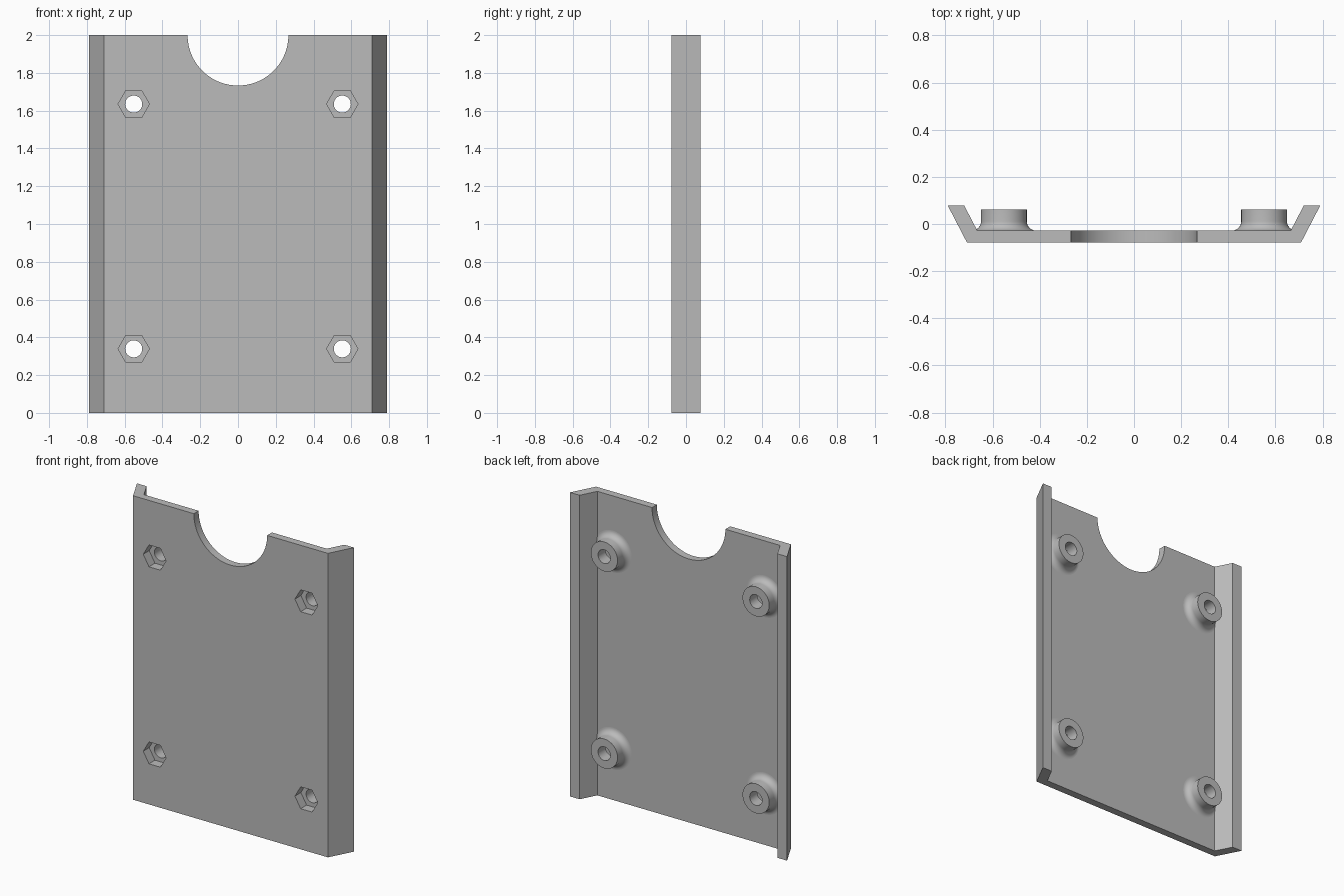
import bpy
import bmesh
from math import sin, cos, pi, radians
from mathutils import Vector

cube = bpy.data.objects.get("Cube")
if cube:
    bpy.data.objects.remove(cube, do_unlink=True)

grey = bpy.data.materials.new("plain grey")
grey.use_nodes = True
colour = (0.5, 0.5, 0.5, 1)
grey.diffuse_color = colour
grey.node_tree.nodes["Principled BSDF"].inputs["Base Color"].default_value = colour

# Main dimensions
FRONT, FLOOR, BACK = -0.078, -0.028, 0.078
BOSS_TOP, BOSS_R, FILLET = 0.062, 0.097, 0.04
HEIGHT = 2.0


def finish(bm, name):
    bmesh.ops.recalc_face_normals(bm, faces=bm.faces[:])
    mesh = bpy.data.meshes.new(name)
    bm.to_mesh(mesh)
    bm.free()
    mesh.materials.append(grey)
    obj = bpy.data.objects.new(name, mesh)
    bpy.context.collection.objects.link(obj)
    return obj


def prism(name, points, direction):
    bm = bmesh.new()
    face = bm.faces.new([bm.verts.new(p) for p in points])
    new = bmesh.ops.extrude_face_region(bm, geom=[face], use_keep_orig=True)["geom"]
    verts = [v for v in new if isinstance(v, bmesh.types.BMVert)]
    bmesh.ops.translate(bm, vec=Vector(direction), verts=verts)
    return finish(bm, name)


def bar(name, x, z, radius, sides, y0, y1):
    """Regular prism along y."""
    ring = [(x + radius * cos(2 * pi * i / sides), y0,
             z + radius * sin(2 * pi * i / sides)) for i in range(sides)]
    return prism(name, ring, (0, y1 - y0, 0))


def lathe(name, x, z, profile, steps=64):
    """Spin (radius, y) points around an axis along y."""
    bm = bmesh.new()
    verts = [bm.verts.new((x + r, y, z)) for r, y in profile]
    edges = [bm.edges.new(pair) for pair in zip(verts, verts[1:])]
    bmesh.ops.spin(bm, geom=verts + edges, cent=(x, 0, z), axis=(0, 1, 0),
                   angle=2 * pi, steps=steps, use_duplicate=False)
    bmesh.ops.remove_doubles(bm, verts=bm.verts[:], dist=0.0001)
    return finish(bm, name)


def activate(obj):
    bpy.ops.object.select_all(action='DESELECT')
    obj.select_set(True)
    bpy.context.view_layer.objects.active = obj


def cut(obj, cutter):
    mod = obj.modifiers.new("cut", 'BOOLEAN')
    mod.operation = 'DIFFERENCE'
    mod.solver = 'EXACT'
    mod.object = cutter
    activate(obj)
    bpy.ops.object.modifier_apply(modifier=mod.name)


def smooth(obj):
    activate(obj)
    bpy.ops.object.shade_smooth_by_angle(angle=radians(30))


# Tray with sloping side flanges
half = [(0.709, FRONT), (0.79, BACK), (0.72, BACK), (0.665, FLOOR)]
outline = half + [(-x, y) for x, y in reversed(half)]
tray = prism("tray", [(x, y, 0) for x, y in outline], (0, 0, HEIGHT))

# Round notch in the top edge
cutters = [bar("notch_cutter", 0, HEIGHT, 0.267, 96, -0.2, 0.2)]
cut(tray, cutters[0])

# Boss profile with a concave fillet at its foot
profile = [(0, -0.04), (BOSS_R + FILLET, -0.04)]
for i in range(11):
    a = pi / 2 * i / 10
    profile.append((BOSS_R + FILLET * (1 - sin(a)), FLOOR + FILLET * (1 - cos(a))))
profile += [(BOSS_R, BOSS_TOP), (0, BOSS_TOP)]

# Four bosses, each with a screw hole and a hexagonal nut pocket
for side, x in (("left", 0.552), ("right", -0.552)):
    for level, z in (("lower", 0.339), ("upper", 1.635)):
        boss = lathe(f"{level}_{side}_boss", x, z, profile)
        hole = bar("hole_cutter", x, z, 0.045, 48, -0.2, 0.2)
        pocket = bar("pocket_cutter", x, z, 0.083, 6, -0.2, FRONT + 0.062)
        for part in (tray, boss):
            cut(part, pocket)
        cut(boss, hole)
        smooth(boss)
        cutters += [hole, pocket]

smooth(tray)
for cutter in cutters:
    bpy.data.objects.remove(cutter, do_unlink=True)
